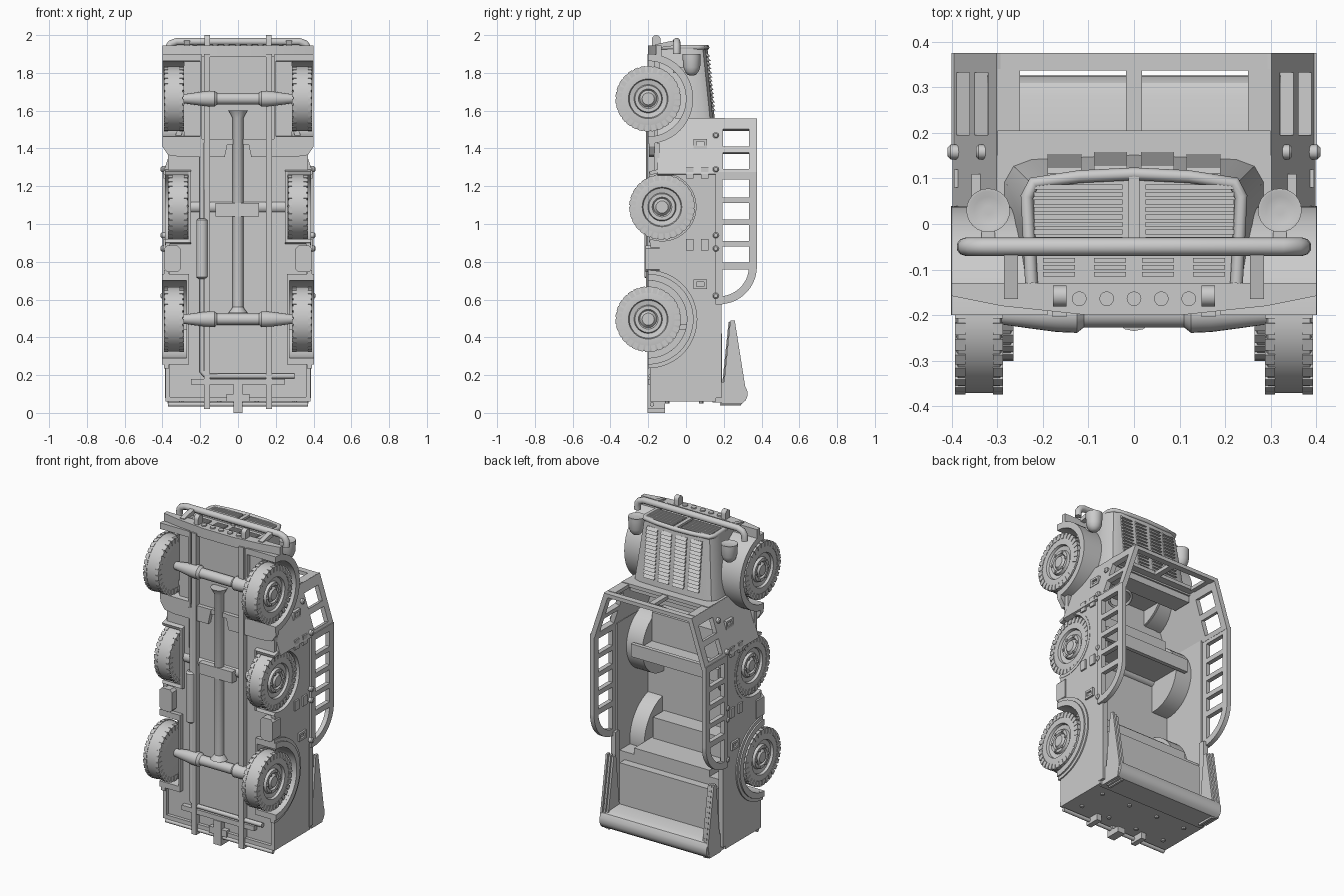
import bpy, bmesh
from math import sin, cos, radians, pi
from mathutils import Vector

if "Cube" in bpy.data.objects:
    bpy.data.objects.remove(bpy.data.objects["Cube"])

grey = bpy.data.materials.new("plain_grey")
grey.use_nodes = True
grey.diffuse_color = (0.6, 0.6, 0.6, 1)
grey.node_tree.nodes["Principled BSDF"].inputs["Base Color"].default_value = grey.diffuse_color


# Helpers: every solid is a list of rings that get skinned and capped
def place(p, c, axis):
    return {"x": (c, p[0], p[1]), "y": (p[0], c, p[1]), "z": (p[0], p[1], c)}[axis]


def prism(points, a, b, axis="x"):
    return [[place(p, c, axis) for p in points] for c in (a, b)]


def block(x0, x1, y0, y1, z0, z1):
    return prism([(y0, z0), (y1, z0), (y1, z1), (y0, z1)], x0, x1)


def arc(cy, cz, r, start, end, n=24):
    angles = [radians(start + (end - start) * i / n) for i in range(n + 1)]
    return [(cy + r * cos(a), cz + r * sin(a)) for a in angles]


def arch(cy, cz, inner, outer, start=-90, end=90, n=24):
    return arc(cy, cz, outer, start, end, n) + arc(cy, cz, inner, end, start, n)


def turn(profile, centre, axis="x", n=24):
    c = Vector(centre)
    return [[c + Vector(place(p, off, axis)) for p in arc(0, 0, r, 0, 360 - 360 / n, n - 1)]
            for off, r in profile]


def build(name, solids, mirror=False):
    bm = bmesh.new()
    for rings in solids:
        loops = [[bm.verts.new(p) for p in ring] for ring in rings]
        for a, b in zip(loops, loops[1:]):
            for i in range(len(a)):
                bm.faces.new((a[i - 1], a[i], b[i], b[i - 1]))
        bm.faces.new(loops[0])
        bm.faces.new(loops[-1])
    bmesh.ops.recalc_face_normals(bm, faces=bm.faces)
    for f in bm.faces:
        f.smooth = True
    for e in bm.edges:
        e.smooth = e.calc_face_angle(pi) < radians(32)
    mesh = bpy.data.meshes.new(name)
    bm.to_mesh(mesh)
    bm.free()
    mesh.materials.append(grey)
    obj = bpy.data.objects.new(name, mesh)
    bpy.context.collection.objects.link(obj)
    if mirror:
        obj.modifiers.new("mirror", "MIRROR")
    return obj


def tube(name, points, r, cyclic=False):
    curve = bpy.data.curves.new(name, "CURVE")
    curve.dimensions = "3D"
    curve.bevel_depth, curve.bevel_resolution, curve.use_fill_caps = r, 3, True
    line = curve.splines.new("POLY")
    line.points.add(len(points) - 1)
    for p, co in zip(line.points, points):
        p.co = (*co, 1)
    line.use_cyclic_u = cyclic
    temp = bpy.data.objects.new(name + "_path", curve)
    bpy.context.collection.objects.link(temp)
    graph = bpy.context.evaluated_depsgraph_get()
    mesh = bpy.data.meshes.new_from_object(temp.evaluated_get(graph))
    bpy.data.objects.remove(temp)
    mesh.materials.clear()
    mesh.materials.append(grey)
    for f in mesh.polygons:
        f.use_smooth = len(f.vertices) == 4
    bpy.context.collection.objects.link(bpy.data.objects.new(name, mesh))


REAR, SPARE, FRONT = (-.2, .496), (-.127, 1.09), (-.2, 1.663)


# Wheels: turned tyre and hub, shoulder lugs, bolts
def wheel(name, x, centre):
    y, z = centre
    tyre = [(-.05, .02), (-.05, .16), (-.046, .171), (.046, .171), (.05, .16), (.05, .105),
            (.035, .1), (.03, .075), (.045, .07), (.045, .052), (.035, .045), (.05, .032), (.05, .012)]
    solids = [turn(tyre, (x, y, z), n=40)]
    for i in range(30):
        lug = arch(y, z, .14, .174, i * 12, i * 12 + 8.5, 1)
        solids += [prism(lug, x + .03, x + .053), prism(lug, x - .053, x - .03)]
    for py, pz in arc(y, z, .06, 0, 300, 5):
        solids.append(turn([(.04, .008), (.052, .008)], (x, py, pz), n=6))
    build(name, solids, mirror=True)


wheel("rear_wheel", .34, REAR)
wheel("spare_wheel", .317, SPARE)
wheel("front_wheel", .34, FRONT)

# Wheel housings and flares
build("rear_flare", [prism(arch(*REAR, .205, .24), .27, .402), prism(arch(*REAR, .24, .26), .365, .393),
                     prism(arc(*REAR, .24, -90, 90), .26, .272)], True)
build("spare_housing", [prism(arch(*SPARE, .18, .2, -110, 110), .262, .387),
                        prism(arc(*SPARE, .2, -110, 110), .25, .262)], True)
build("front_fender", [prism(arch(*FRONT, .2, .238), .2, .4),
                       prism(arc(*FRONT, .235, -90, 90), .19, .202)], True)

# Tub: side walls notched around the wheels, floor and bulkheads
outline = [(.16, .06), (-.19, .06)] + arc(*REAR, .205, -87, 87) + arc(*SPARE, .185, -109, 109) + [(.16, 1.27)]
build("tub_side", [prism(outline, .36, .385)], True)
build("floor", [block(-.265, .265, -.17, -.14, .06, 1.55), block(-.285, .285, -.17, -.14, 1.43, 1.89)])
build("floor_side", [block(.26, .37, -.17, -.14, z0, z1) for z0, z1 in ((.06, .27), (.72, .9), (1.27, 1.43))], True)
build("rear_wall", [block(-.385, .385, -.19, .16, .06, .085)])
build("rear_deck", [block(-.365, .365, .1, .14, .08, .46), block(-.365, .365, -.15, .14, .44, .47)])
build("firewall", [block(-.3, .3, -.17, .16, 1.53, 1.56)])
build("rear_rivets", [turn([(.05, .012), (.062, .012)], (x, y, 0), "z", 8)
                      for x in (.1, .3) for y in (-.1, .08)], True)


# Angled front corners with their two windows, running down to the sill
def corner(t0, t1, y0, y1):
    ends = [Vector((.398, 1.265)).lerp(Vector((.302, 1.558)), t) for t in (t0, t1)]
    inset = Vector((-.028, -.009))
    return prism([ends[0], ends[1], ends[1] + inset, ends[0] + inset], y0, y1, "y")


build("corner_panel", [corner(0, 1, -.15, .195), corner(0, 1, .333, .375)] +
      [corner(a, b, .19, .335) for a, b in ((0, .09), (.39, .5), (.81, 1))], True)

# Windscreen frame
build("windscreen_frame", [block(-.3, .3, .15, .205, 1.54, 1.562), block(-.3, .3, .337, .375, 1.532, 1.555)])
build("windscreen_post", [block(.25, .3, .2, .34, 1.536, 1.558), block(0, .018, .2, .34, 1.536, 1.558)], True)

# Side ladder frames ending in a rounded hoop
rungs = [(1.235, 1.275), (1.11, 1.14), (.995, 1.025), (.88, .91), (.76, .795)]
build("side_frame", [block(.372, .4, .155, .193, .575, 1.275), block(.372, .4, .333, .375, .77, 1.275),
                     prism(arch(.175, .775, .158, .2, -90, 0), .372, .4)] +
      [block(.372, .4, .19, .34, *r) for r in rungs], True)
build("frame_knob", [turn([(0, .016), (.026, .016), (.032, .01)], (x, .158, z), n=12)
                     for x, z in ((.315, 1.47), (.377, 1.29), (.377, .94), (.377, .87), (.377, .62))], True)

# Side fittings: latches, hinges, handles
latches = [(.1, 1.27), (.02, 1.27), (.1, .89), (.02, .89)]
build("side_latch", [block(.38, .395, y - .02, y + .02, z - .03, z + .03) for y, z in latches], True)
for name, x, z in (("corner_handle", .345, 1.425), ("rear_handle", .385, .68)):
    bars = [(.04, .11, -.025, -.012), (.04, .11, .012, .025), (.04, .055, -.02, .02), (.095, .11, -.02, .02)]
    build(name, [block(x - .02, x + .012, y0, y1, z + a, z + b) for y0, y1, a, b in bars], True)
build("rear_post", [block(.355, .387, .15, .188, .08, .6)], True)

# Folded canvas top at the tail
fin = [(.235, .49), (.258, .49), (.315, .13), (.3, .05), (.19, .05)]
build("canvas_fin", [prism([(y - d, z - d) for y, z in fin], x, x + .013)
                     for x, d in ((.325, .01), (.342, .005), (.36, 0))], True)
bundle = [(.14, .055), (.295, .05), (.315, .065), (.326, .09), (.324, .12), (.31, .145), (.28, .16), (.14, .165)]
build("canvas_bundle", [prism(bundle, -.37, .37)])
build("canvas_fold", [block(-.325, .325, .14, .19, .08, .42)])


# Bonnet tapering to the nose, with louvre rows
def bonnet_ring(w, top, z):
    half = [(w - .015, -.15), (w, 0), (w, top - .06), (w - .02, top - .025), (w - .06, top - .01), (0, top)]
    return [(x, y, z) for x, y in half + [(-x, y) for x, y in half[-2::-1]]]


build("bonnet", [[bonnet_ring(.285, .152, 1.555), bonnet_ring(.28, .148, 1.6), bonnet_ring(.245, .114, 1.93)]])
louvres = []
for i in range(14):
    z = 1.6 + i * .022
    for x0, x1, drop in ((.015, .088, .002), (.115, .19, .006)):
        t = .148 - (z - 1.6) * .1 - drop
        louvres.append(prism([(t - .02, z), (t - .02, z + .018), (t - .003, z + .018), (t + .012, z)], x0, x1))
build("bonnet_louvre", louvres, True)

# Grille
build("grille_bar", [block(.025, .22, y, y + .011, 1.925, 1.945) for y in [-.04 + i * .0165 for i in range(8)]] +
      [block(0, .012, -.05, .105, 1.925, 1.947)], True)
build("lower_vent", [block(x, x + .07, y, y + .01, 1.925, 1.94) for x in (.018, .13) for y in (-.115, -.1, -.085)], True)
side = [(.225, -.13), (.235, .06), (.22, .09), (.12, .104)]
tube("grille_surround", [(x, y, 1.935) for x, y in side + [(0, .11)] + [(-x, y) for x, y in side[::-1]]], .014)

# Headlights
bowl = [(1.785, .008), (1.79, .022), (1.805, .036), (1.83, .045), (1.88, .048), (1.9, .048), (1.9, .042), (1.895, .03), (1.895, .01)]
build("headlight", [turn(bowl, (.32, .03, 0), "z"), block(.305, .335, -.07, .02, 1.8, 1.83)], True)

# Front bumper, guard bar, tow hooks
lip = [(.4, -.13), (.4, -.158), (.29, -.18), (.1, -.2)]
build("bumper", [prism(lip + [(-x, y) for x, y in lip[::-1]], 1.885, 1.945, "z")])
build("bumper_bolt", [turn([(1.94, .016), (1.953, .016)], (x, -.164, 0), "z", 16) for x in (-.12, -.06, 0, .06, .12)])
bar = [(.37, 1.9), (.368, 1.935), (.355, 1.955), (.325, 1.966)]
tube("guard_bar", [(x, -.05, z) for x, z in bar + [(-x, z) for x, z in bar[::-1]]], .02)
build("guard_strut", [prism([(-.165, 1.93), (-.165, 1.95), (-.05, 1.975), (-.05, 1.945)], .255, .285)], True)
build("tow_hook", [prism(arc(-.158, 1.977, .023, 0, 180, 10) + [(-.181, 1.9), (-.135, 1.9)], .148, .178)], True)

# Chassis rails, crossmembers and rear hitch
build("chassis_rail", [block(.147, .18, -.203, -.16, .02, 1.9), block(.147, .18, -.2, -.11, .02, .06)], True)
build("crossmember", [block(-.25, .25, -.2, -.165, .15, .18), block(-.12, .11, -.215, -.16, 1.04, 1.11),
                      block(-.165, .165, -.19, -.16, 1.42, 1.45)])
build("hitch", [block(-.025, .025, -.205, -.16, 0, .15), block(-.025, .025, -.2, -.11, 0, .035),
                block(-.06, .06, -.2, -.16, .06, .1)])
tube("rear_rod", [(-.37, -.18, .045), (.37, -.18, .045)], .012)

# Axles, driveshaft, exhaust
half_axle = [(.3, .022), (.23, .032), (.17, .04), (.125, .042), (.11, .03)]
for name, z in (("rear_axle", REAR[1]), ("front_axle", FRONT[1])):
    build(name, [turn([(-x, r) for x, r in half_axle] + half_axle[::-1], (0, -.197, z))])
build("driveshaft", [turn([(.53, .05), (.56, .028), (1.56, .028), (1.6, .05)], (0, -.185, 0), "z", 16)])
tube("spare_bar", [(-.26, -.15, SPARE[1]), (.26, -.15, SPARE[1])], .035)
tube("exhaust_pipe", [(-.19, -.185, 1.43), (-.19, -.185, .22), (-.17, -.185, .195), (.3, -.185, .195)], .014)
build("muffler", [turn([(.71, .02), (.72, .031), (1.02, .031), (1.03, .02)], (-.19, -.19, 0), "z", 16)])

# Steps and side tanks
build("front_step", [prism([(.05, 1.45), (.4, 1.45), (.4, 1.41), (.37, 1.365), (.3, 1.355), (.07, 1.355)],
                           -.195, -.165, "y")], True)
build("rear_step", [block(.27, .4, -.2, -.17, z, z + .03) for z in (.26, .7)], True)
build("side_tank", [prism([(.305, .76), (.32, .745), (.375, .745), (.39, .76), (.39, .87), (.375, .885),
                           (.32, .885), (.305, .87)], -.215, -.14, "y")], True)

# Cabin: seats, dashboard, steering wheel
build("front_seat", [block(-.25, .25, -.15, -.02, 1.11, 1.3), block(-.26, .26, -.15, .1, 1.08, 1.12),
                     block(-.3, .3, .09, .115, 1.06, 1.14)])
build("rear_seat", [block(-.25, .25, -.15, -.03, .46, .64), block(-.26, .26, -.1, .14, .46, .51)])
build("dashboard", [block(-.28, .28, .03, .15, 1.49, 1.54)])
tube("steering_wheel", [(.16 + a, .07 + b * .9, 1.39 + b * .4) for a, b in arc(0, 0, .065, 0, 345, 23)], .008, True)
tube("steering_column", [(.16, .07, 1.38), (.16, .02, 1.53)], .01)
